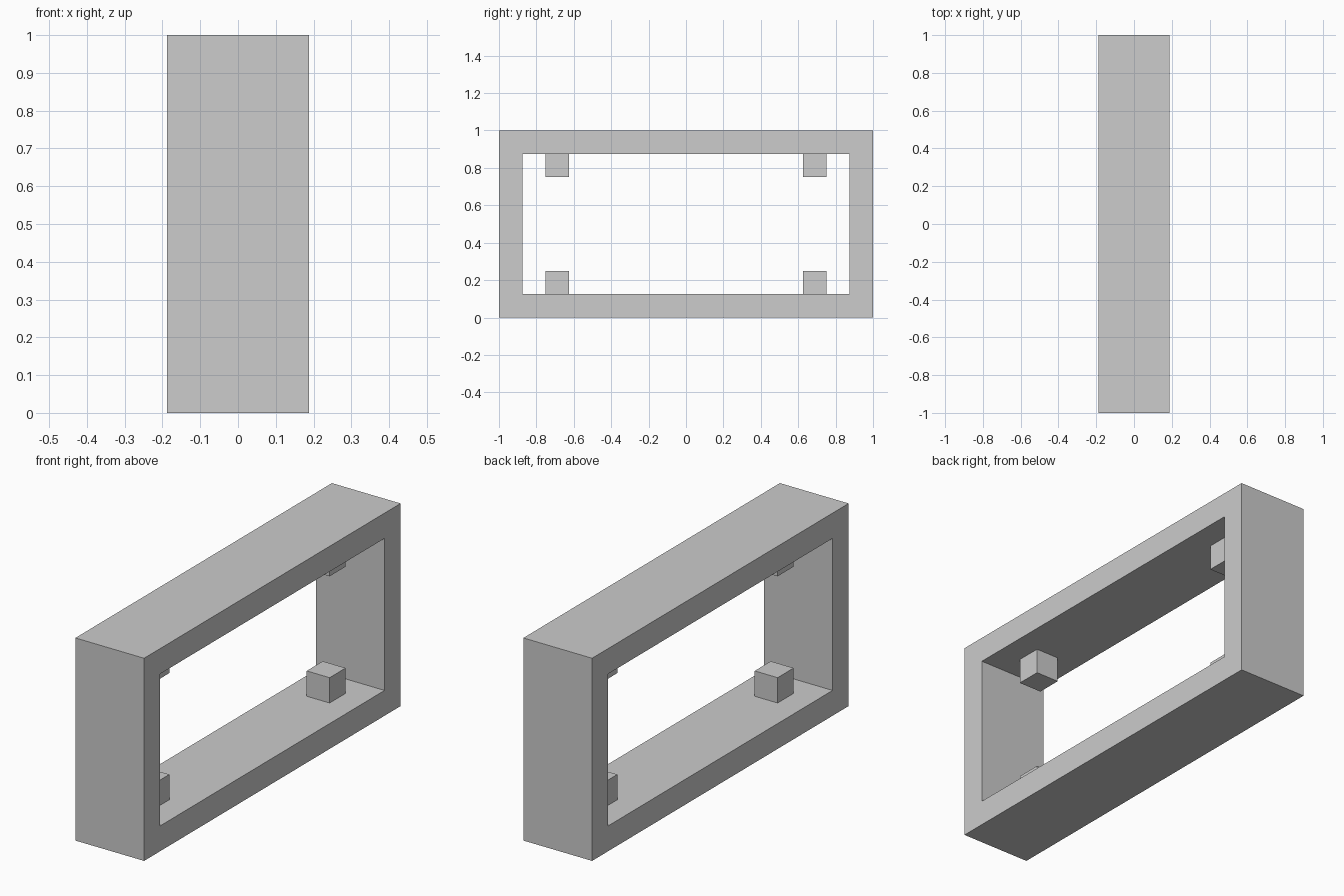
import bpy
import bmesh
from mathutils import Matrix, Vector

WALL = 0.125
DEPTH, LENGTH, HEIGHT = 0.375, 2.0, 1.0

old = bpy.data.objects.get("Cube")
if old:
    bpy.data.objects.remove(old, do_unlink=True)

# Single plain grey
GREY = (0.604, 0.604, 0.604, 1)
grey = bpy.data.materials.new("plain_grey")
grey.use_nodes = True
grey.diffuse_color = GREY
grey.node_tree.nodes["Principled BSDF"].inputs["Base Color"].default_value = GREY


def new_box(size, centre):
    bm = bmesh.new()
    bmesh.ops.create_cube(bm, size=1)
    bm.transform(Matrix.Translation(centre) @ Matrix.Diagonal((*size, 1)))
    return bm


def finish(bm, name):
    bmesh.ops.recalc_face_normals(bm, faces=bm.faces)
    mesh = bpy.data.meshes.new(name)
    bm.to_mesh(mesh)
    bm.free()
    mesh.materials.append(grey)
    obj = bpy.data.objects.new(name, mesh)
    bpy.context.collection.objects.link(obj)


# Rectangular frame: inset both open sides, then join the inner rims
bm = new_box((DEPTH, LENGTH, HEIGHT), Vector((0, 0, HEIGHT / 2)))
bm.normal_update()
sides = [f for f in bm.faces if abs(f.normal.x) > 0.9]
bmesh.ops.inset_individual(bm, faces=sides, thickness=WALL, use_even_offset=True)
rims = [e for f in sides for e in f.edges]
bmesh.ops.delete(bm, geom=sides, context="FACES_ONLY")
bmesh.ops.bridge_loops(bm, edges=rims)
finish(bm, "frame")

# Small cubes on the inner floor and ceiling near each end
for end, y in (("front", -0.6875), ("back", 0.6875)):
    for level, z in (("lower", 1.5 * WALL), ("upper", HEIGHT - 1.5 * WALL)):
        block = new_box((WALL, WALL, WALL), Vector((0, y, z)))
        finish(block, f"{level}_{end}_block")
